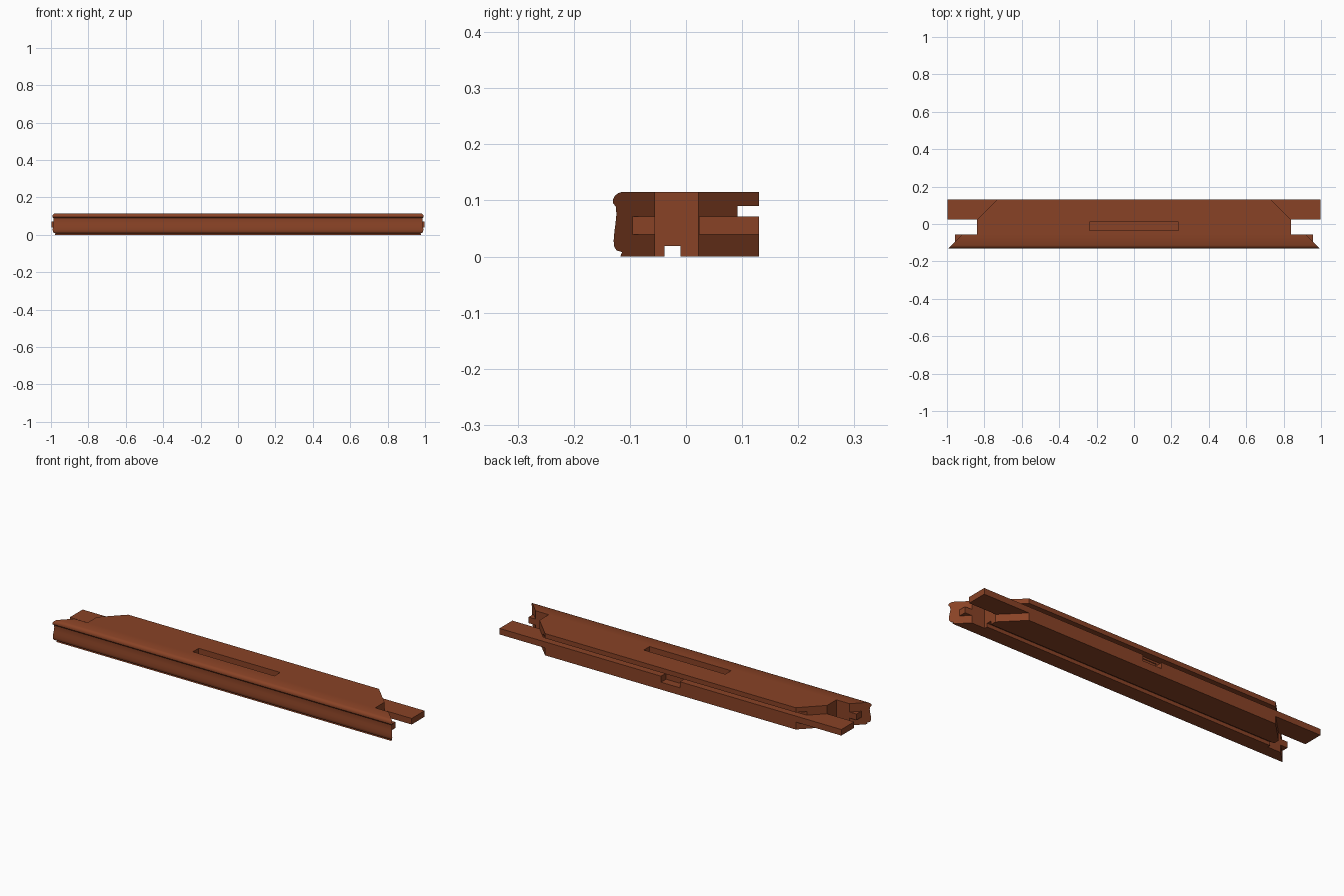
import bpy, bmesh

if "Cube" in bpy.data.objects:
    bpy.data.objects.remove(bpy.data.objects["Cube"])

wood = bpy.data.materials.new("reddish brown wood")
wood.diffuse_color = (0.25, 0.055, 0.019, 1)
wood.use_nodes = True
wood.node_tree.nodes["Principled BSDF"].inputs["Base Color"].default_value = wood.diffuse_color

MITER = 0.862            # end plane: x = MITER - y (45 degrees)


def make_object(name, bm):
    bmesh.ops.recalc_face_normals(bm, faces=bm.faces[:])
    me = bpy.data.meshes.new(name)
    bm.to_mesh(me)
    bm.free()
    me.materials.append(wood)
    ob = bpy.data.objects.new(name, me)
    bpy.context.collection.objects.link(ob)
    return ob


def loft(name, a, b):
    """Solid between two matching outlines."""
    bm = bmesh.new()
    va = [bm.verts.new(p) for p in a]
    vb = [bm.verts.new(p) for p in b]
    n = len(va)
    bm.faces.new(va)
    bm.faces.new(vb[::-1])
    for i in range(n):
        j = (i + 1) % n
        bm.faces.new((va[i], vb[i], vb[j], va[j]))
    return make_object(name, bm)


def prism(name, outline, z0, z1):
    return loft(name, [(x, y, z0) for x, y in outline], [(x, y, z1) for x, y in outline])


def rect(x0, x1, y0, y1):
    return [(x0, y0), (x1, y0), (x1, y1), (x0, y1)]


# Rail: moulded front edge, groove underneath, groove in the back, mitred ends
profile = [
    (0.13, 0.115), (-0.114, 0.115), (-0.121, 0.113), (-0.127, 0.108),
    (-0.130, 0.102), (-0.130, 0.095), (-0.125, 0.089), (-0.124, 0.075),
    (-0.1255, 0.060), (-0.1275, 0.045), (-0.129, 0.028), (-0.128, 0.018),
    (-0.124, 0.011), (-0.114, 0.008), (-0.117, 0.0),
    (-0.038, 0.0), (-0.038, 0.019), (-0.010, 0.019), (-0.010, 0.0),
    (0.13, 0.0), (0.13, 0.071), (0.092, 0.071), (0.092, 0.090), (0.13, 0.090)]
rail = loft("rail",
            [(y - MITER, y, z) for y, z in profile],
            [(MITER - y, y, z) for y, z in profile])

# Cut-outs: end notches, long top slot, small notch in the back lip
cutters = [
    prism("right_notch_cutter", rect(0.84, 1.1, -0.055, 0.023), -0.1, 0.2),
    prism("left_notch_cutter", rect(-1.1, -0.84, -0.055, 0.023), -0.1, 0.2),
    prism("slot_cutter", rect(-0.238, 0.238, -0.036, 0.012), 0.065, 0.2),
    prism("back_notch_cutter", rect(-0.055, 0.055, 0.088, 0.2), 0.039, 0.08),
]
for c in cutters:
    m = rail.modifiers.new(c.name, 'BOOLEAN')
    m.operation = 'DIFFERENCE'
    m.solver = 'EXACT'
    m.object = c
dg = bpy.context.evaluated_depsgraph_get()
result = bpy.data.meshes.new_from_object(rail.evaluated_get(dg))
rail.modifiers.clear()
rail.data = result
for c in cutters:
    bpy.data.objects.remove(c)

# Long tenon and short stub on each end, seated on the mitre plane
for side, s in (("right", 1), ("left", -1)):
    tenon = [(MITER - 0.023, 0.023), (0.998, 0.023), (0.998, 0.13), (MITER - 0.13, 0.13)]
    stub = [(MITER + 0.055, -0.055), (MITER + 0.095, -0.095), (MITER + 0.095, -0.055)]
    prism(side + "_tenon", [(s * x, y) for x, y in tenon], 0.039, 0.071)
    prism(side + "_stub", [(s * x, y) for x, y in stub], 0.039, 0.071)

# Smooth only the gentle moulding curves
bpy.ops.object.select_all(action='DESELECT')
rail.select_set(True)
bpy.context.view_layer.objects.active = rail
bpy.ops.object.shade_smooth_by_angle(angle=0.6)
